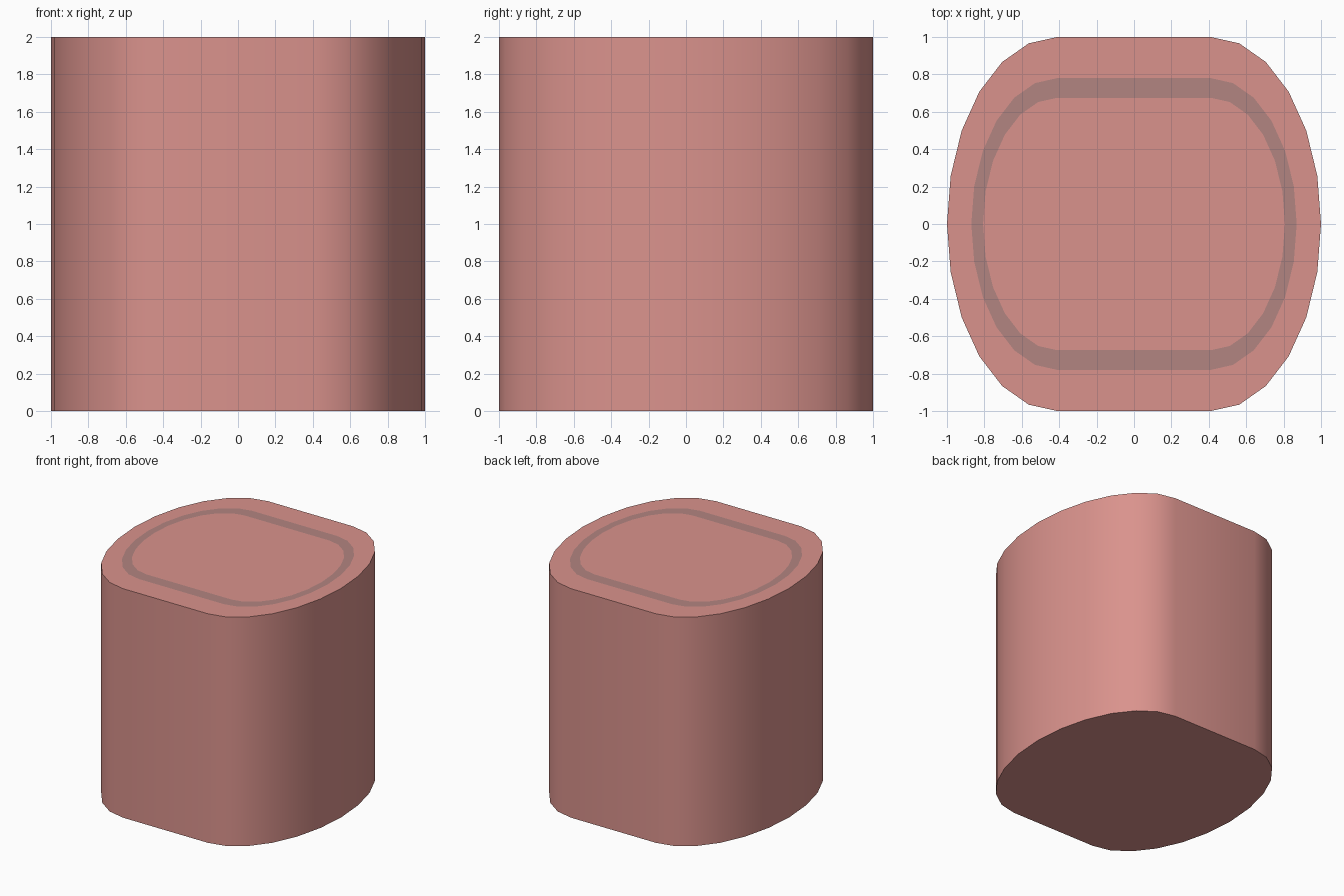
import bpy, bmesh
from math import sin, cos, pi, radians

if "Cube" in bpy.data.objects:
    bpy.data.objects.remove(bpy.data.objects["Cube"])


def material(name, color):
    m = bpy.data.materials.new(name)
    m.diffuse_color = (*color, 1)
    m.use_nodes = True
    m.node_tree.nodes["Principled BSDF"].inputs["Base Color"].default_value = m.diffuse_color
    return m


def outline(bm, rx, ry, z, cx=0.41, steps=12):
    """Two half ellipses joined by straight runs at front and back."""
    loop = []
    for side in (1, -1):
        for i in range(steps + 1):
            a = -pi / 2 + pi * i / steps
            loop.append(bm.verts.new((side * (cx + rx * cos(a)), side * ry * sin(a), z)))
    return loop


def bridge(bm, a, b, mat=0):
    n = len(a)
    for i in range(n):
        j = (i + 1) % n
        f = bm.faces.new((a[i], a[j], b[j], b[i]))
        f.material_index = mat


bm = bmesh.new()
# Body wall and base
base = outline(bm, 0.59, 1.0, 0.0)
rim = outline(bm, 0.59, 1.0, 2.0)
bm.faces.new(base[::-1])
bridge(bm, base, rim)
# Top: outer border, dark inlaid band, centre
band_out = outline(bm, 0.46, 0.78, 2.0)
band_in = outline(bm, 0.397, 0.675, 2.0)
bridge(bm, rim, band_out)
bridge(bm, band_out, band_in, 1)
bm.faces.new(band_in)
bmesh.ops.recalc_face_normals(bm, faces=bm.faces)

mesh = bpy.data.meshes.new("rounded_block")
bm.to_mesh(mesh)
bm.free()
mesh.materials.append(material("pink", (0.70, 0.29, 0.265)))
mesh.materials.append(material("pink_grey", (0.45, 0.235, 0.22)))
block = bpy.data.objects.new("rounded_block", mesh)
bpy.context.collection.objects.link(block)

# Smooth wall, crisp rims
bpy.context.view_layer.objects.active = block
block.select_set(True)
bpy.ops.object.shade_smooth_by_angle(angle=radians(30))
